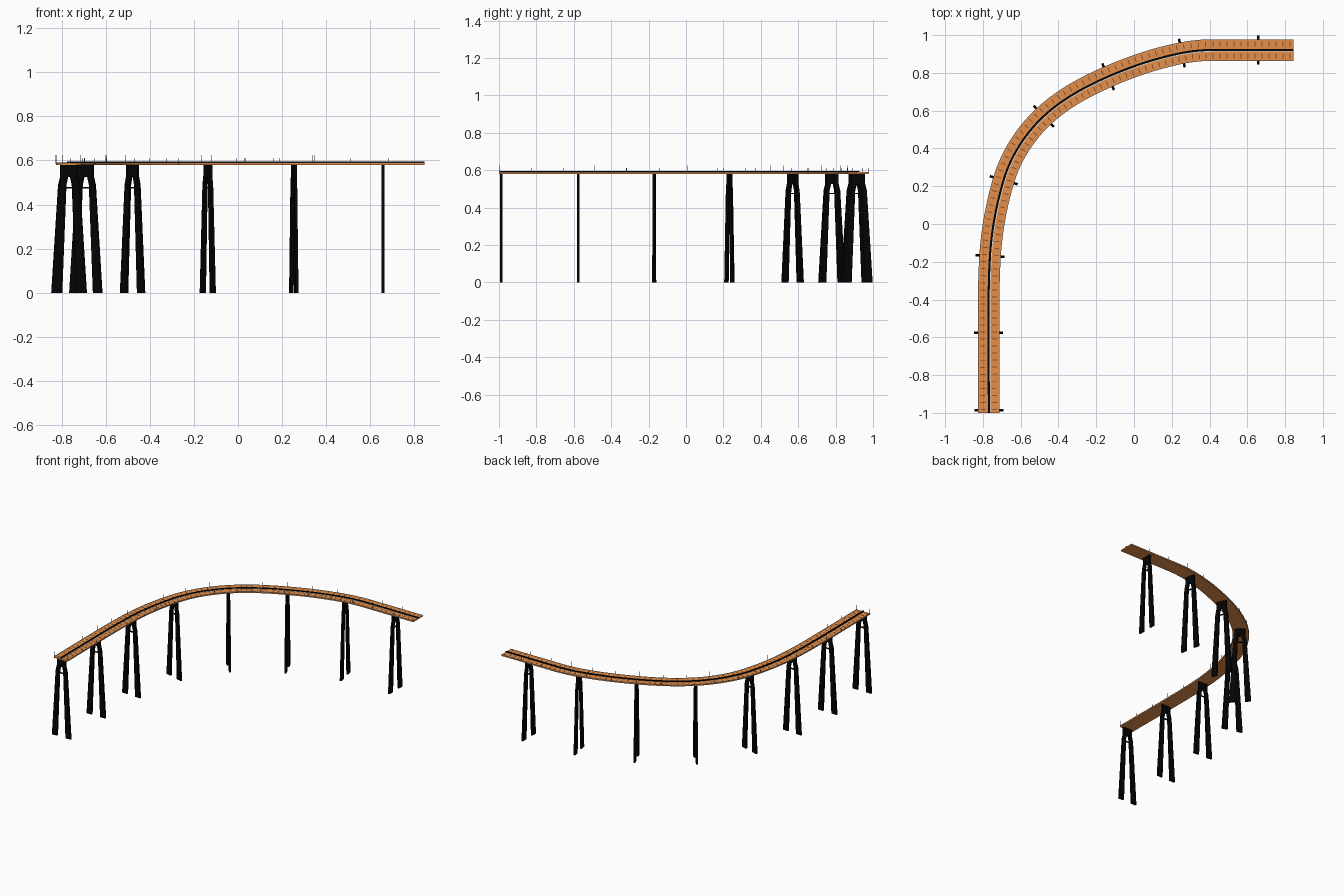
import bpy, bmesh, math
from mathutils import Vector

if "Cube" in bpy.data.objects:
    bpy.data.objects.remove(bpy.data.objects["Cube"])


def mat(name, rgb):
    m = bpy.data.materials.new(name)
    m.diffuse_color = (*rgb, 1)
    m.use_nodes = True
    m.node_tree.nodes["Principled BSDF"].inputs["Base Color"].default_value = m.diffuse_color
    return m


ORANGE = mat("orange_deck", (0.78, 0.275, 0.07))
BROWN = mat("brown_marks", (0.25, 0.085, 0.025))
BLACK = mat("black_steel", (0.001, 0.001, 0.001))
GREY = mat("grey_edge", (0.22, 0.26, 0.29))
WHITE = mat("pale_line", (0.75, 0.75, 0.72))

# Centre line knots: x, y, heading in degrees
KNOTS = [(-0.768, -1.0, 90), (-0.77, -0.575, 90), (-0.762, -0.17, 86.5),
         (-0.69, 0.232, 73.5), (-0.478, 0.570, 43), (-0.137, 0.780, 23.5),
         (0.253, 0.905, 11), (0.42, 0.921, 0), (0.845, 0.921, 0)]


def centre_line():
    pts = []
    for (x0, y0, a0), (x1, y1, a1) in zip(KNOTS, KNOTS[1:]):
        p, q = Vector((x0, y0, 0)), Vector((x1, y1, 0))
        d = (q - p).length
        t0, t1 = [Vector((math.cos(math.radians(a)), math.sin(math.radians(a)), 0)) * d
                  for a in (a0, a1)]
        n = 24
        for i in range(n):
            t = i / n
            pts.append(p * (2*t**3 - 3*t**2 + 1) + t0 * (t**3 - 2*t**2 + t)
                       + q * (3*t**2 - 2*t**3) + t1 * (t**3 - t**2))
    pts.append(Vector((KNOTS[-1][0], KNOTS[-1][1], 0)))
    return pts


PATH = centre_line()
DIST = [0.0]
for a, b in zip(PATH, PATH[1:]):
    DIST.append(DIST[-1] + (b - a).length)
LENGTH = DIST[-1]


def frame(s):
    """Point, forward and left vectors at distance s along the line."""
    s = min(max(s, 0), LENGTH)
    i = 0
    while i < len(DIST) - 2 and DIST[i + 1] < s:
        i += 1
    a, b = PATH[i], PATH[i + 1]
    f = (b - a).normalized()
    return a.lerp(b, (s - DIST[i]) / (DIST[i + 1] - DIST[i])), f, Vector((-f.y, f.x, 0))


def finish(name, bm, material):
    bmesh.ops.recalc_face_normals(bm, faces=bm.faces)
    me = bpy.data.meshes.new(name)
    bm.to_mesh(me)
    bm.free()
    me.materials.append(material)
    ob = bpy.data.objects.new(name, me)
    bpy.context.collection.objects.link(ob)
    return ob


def sweep(name, l0, l1, z0, z1, material):
    """Sweep a rectangular section along the whole centre line."""
    bm = bmesh.new()
    rings = []
    n = 120
    for i in range(n + 1):
        s = LENGTH * i / n
        p, f, l = frame(s)
        rings.append([bm.verts.new(p + l * a + Vector((0, 0, z)))
                      for a, z in ((l0, z0), (l1, z0), (l1, z1), (l0, z1))])
    for a, b in zip(rings, rings[1:]):
        for k in range(4):
            bm.faces.new((a[k], a[(k + 1) % 4], b[(k + 1) % 4], b[k]))
    bm.faces.new(rings[0])
    bm.faces.new(rings[-1])
    return finish(name, bm, material)


def prism(bm, s, outline, thick):
    """Extrude an upright (sideways, z) outline along the travel direction."""
    p, f, l = frame(s)
    ends = [[bm.verts.new(p + l * a + f * h + Vector((0, 0, z))) for a, z in outline]
            for h in (-thick / 2, thick / 2)]
    n = len(outline)
    for k in range(n):
        bm.faces.new((ends[0][k], ends[0][(k + 1) % n], ends[1][(k + 1) % n], ends[1][k]))
    for e in ends:
        bm.faces.new(e)


def rect(l0, l1, z0, z1):
    return [(l0, z0), (l1, z0), (l1, z1), (l0, z1)]


# Deck, edge strips and median
sweep("deck", -0.0555, 0.0555, 0.580, 0.589, ORANGE)
for side, tag in ((1, "outer"), (-1, "inner")):
    sweep(tag + "_edge", side * 0.0545, side * 0.0570, 0.5885, 0.5905, GREY)
sweep("median_rail", -0.005, 0.006, 0.588, 0.595, BLACK)
sweep("median_line", -0.009, -0.005, 0.588, 0.5902, WHITE)

# Cross marks on both lanes
bm = bmesh.new()
count = int(LENGTH / 0.037)
for i in range(count):
    for side in (1, -1):
        prism(bm, (i + 0.5) * LENGTH / count,
              rect(side * 0.018, side * 0.044, 0.588, 0.5896), 0.005)
finish("deck_marks", bm, BROWN)

# A-frame piers: two tapering legs joined under the deck, with a cross bar
PIER = [(0.077, 0), (0.046, 0.49), (0.036, 0.53), (0.036, 0.581),
        (-0.036, 0.581), (-0.036, 0.53), (-0.046, 0.49), (-0.077, 0),
        (-0.035, 0), (-0.016, 0.49), (-0.008, 0.525),
        (0.008, 0.525), (0.016, 0.49), (0.035, 0)]
for i in range(8):
    if i == 0:
        s = 0.013
    elif i == 7:
        s = LENGTH - 0.188
    else:
        s = DIST[i * 24]
    bm = bmesh.new()
    prism(bm, s, PIER, 0.013)
    prism(bm, s, rect(-0.03, 0.03, 0.472, 0.479), 0.008)
    finish("pier_%d" % (i + 1), bm, BLACK)

# Slim posts along both edges, every third one taller
bm = bmesh.new()
for i in range(18):
    s = 0.005 + i * LENGTH / 18
    top = 0.625 if i % 3 == 0 else 0.612
    for side in (1, -1):
        prism(bm, s, rect(side * 0.0550, side * 0.0568, 0.585, top), 0.002)
finish("edge_posts", bm, GREY)
